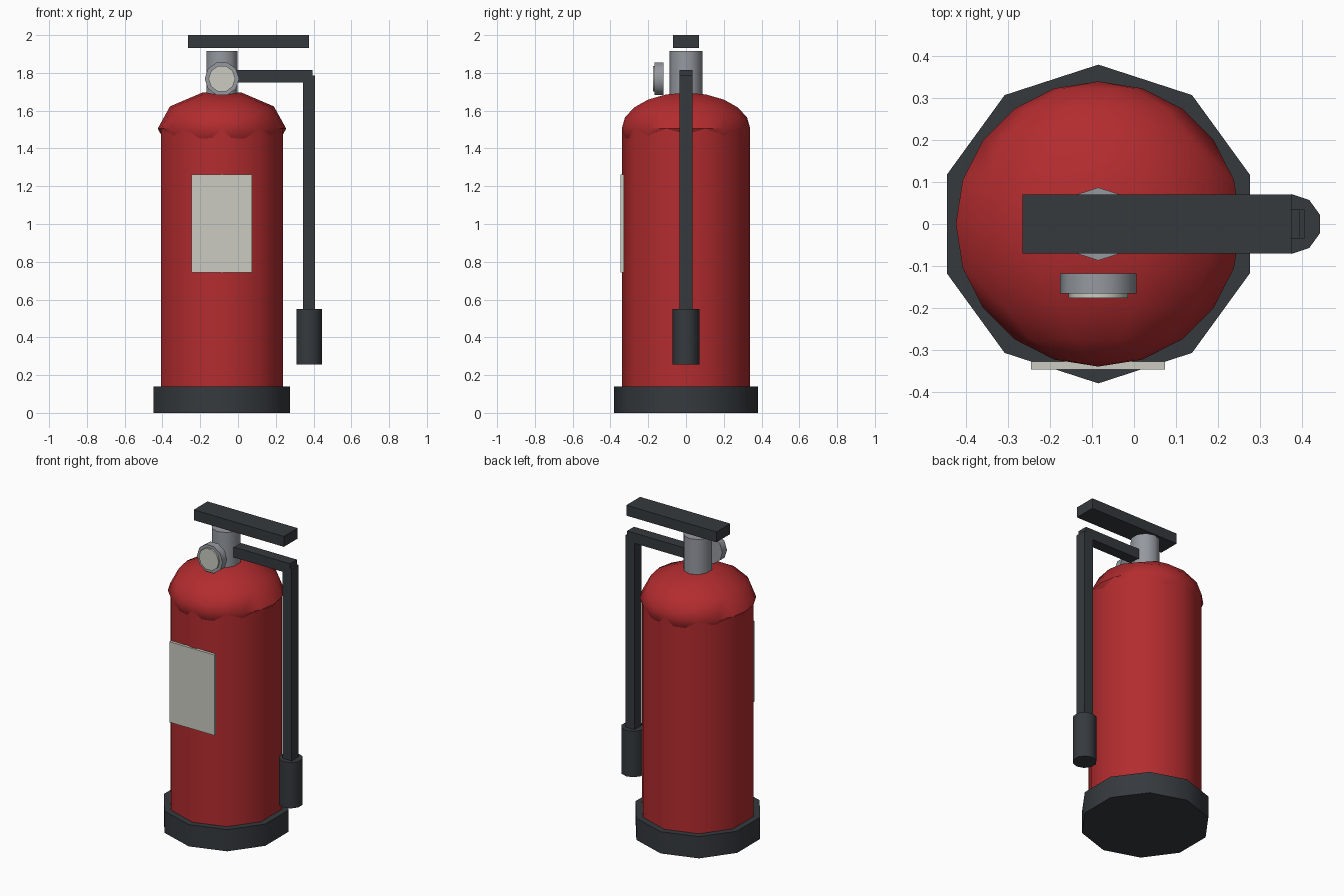
import bpy, bmesh
from math import radians
from mathutils import Matrix, Vector

if "Cube" in bpy.data.objects:
    bpy.data.objects.remove(bpy.data.objects["Cube"])

CX = -0.085   # tank axis
SIDES = 10


def material(name, rgb):
    m = bpy.data.materials.new(name)
    m.diffuse_color = (*rgb, 1)
    m.use_nodes = True
    m.node_tree.nodes["Principled BSDF"].inputs["Base Color"].default_value = m.diffuse_color
    return m


RED = material("red_paint", (0.45, 0.025, 0.028))
DARK = material("dark_rubber", (0.036, 0.042, 0.048))
METAL = material("metal", (0.30, 0.32, 0.35))
PAPER = material("paper", (0.60, 0.60, 0.54))

# Lays a z-axis primitive along y, with a corner on the x axis
ALONG_Y = Matrix.Rotation(radians(90), 4, 'X') @ Matrix.Rotation(radians(90), 4, 'Z')


def finish(name, bm, mat, smooth=False):
    me = bpy.data.meshes.new(name)
    bm.to_mesh(me)
    bm.free()
    ob = bpy.data.objects.new(name, me)
    bpy.context.collection.objects.link(ob)
    me.materials.append(mat)
    if smooth:
        bpy.ops.object.select_all(action='DESELECT')
        ob.select_set(True)
        bpy.context.view_layer.objects.active = ob
        bpy.ops.object.shade_smooth_by_angle(angle=radians(45))
    return ob


def drum(name, centre, radius, length, mat, along_y=False):
    bm = bmesh.new()
    bmesh.ops.create_cone(bm, cap_ends=True, segments=SIDES,
                          radius1=radius, radius2=radius, depth=length)
    # Start with a corner on +y
    top = max(v.co.y for v in bm.verts)
    if top < radius * 0.99:
        bm.transform(Matrix.Rotation(radians(90), 4, 'Z'))
    if along_y:
        bm.transform(ALONG_Y)
    bm.transform(Matrix.Translation(centre))
    return finish(name, bm, mat, True)


def upright(name, x, radius, z0, z1, mat):
    return drum(name, (x, 0, (z0 + z1) / 2), radius, z1 - z0, mat)


def box(name, lo, hi, mat):
    lo, hi = Vector(lo), Vector(hi)
    bm = bmesh.new()
    bmesh.ops.create_cube(bm, size=1)
    bm.transform(Matrix.Translation((lo + hi) / 2) @ Matrix.Diagonal((*(hi - lo), 1)))
    return finish(name, bm, mat)


# Tank, foot ring and neck
upright("base_ring", CX, 0.38, 0, 0.14, DARK)
upright("tank", CX, 0.34, 0.08, 1.505, RED)
upright("valve_neck", CX, 0.087, 1.66, 1.915, METAL)

# Flattened shoulder dome, poles facing front and back
bm = bmesh.new()
bmesh.ops.create_uvsphere(bm, u_segments=SIDES, v_segments=10, radius=1)
if max(v.co.y for v in bm.verts) < 0.99:
    bm.transform(Matrix.Rotation(radians(90), 4, 'Z'))
bm.transform(ALONG_Y)
bm.transform(Matrix.Translation((CX, 0, 1.505)) @ Matrix.Diagonal((0.34, 0.34, 0.2, 1)))
finish("shoulder_dome", bm, RED, True)

# Pressure gauge
drum("gauge_case", (CX, -0.142, 1.769), 0.091, 0.047, METAL, True)
drum("gauge_dial", (CX, -0.157, 1.769), 0.071, 0.038, PAPER, True)

# Lever, hose and nozzle
box("lever", (-0.266, -0.07, 1.933), (0.376, 0.07, 2.0), DARK)
box("hose_arm", (-0.03, -0.035, 1.75), (0.395, 0.035, 1.816), DARK)
box("hose_drop", (0.343, -0.035, 0.5), (0.407, 0.035, 1.785), DARK)
upright("nozzle", 0.376, 0.071, 0.255, 0.55, DARK)

# Instruction panel
box("label_panel", (-0.246, -0.347, 0.744), (0.074, -0.328, 1.262), PAPER)
